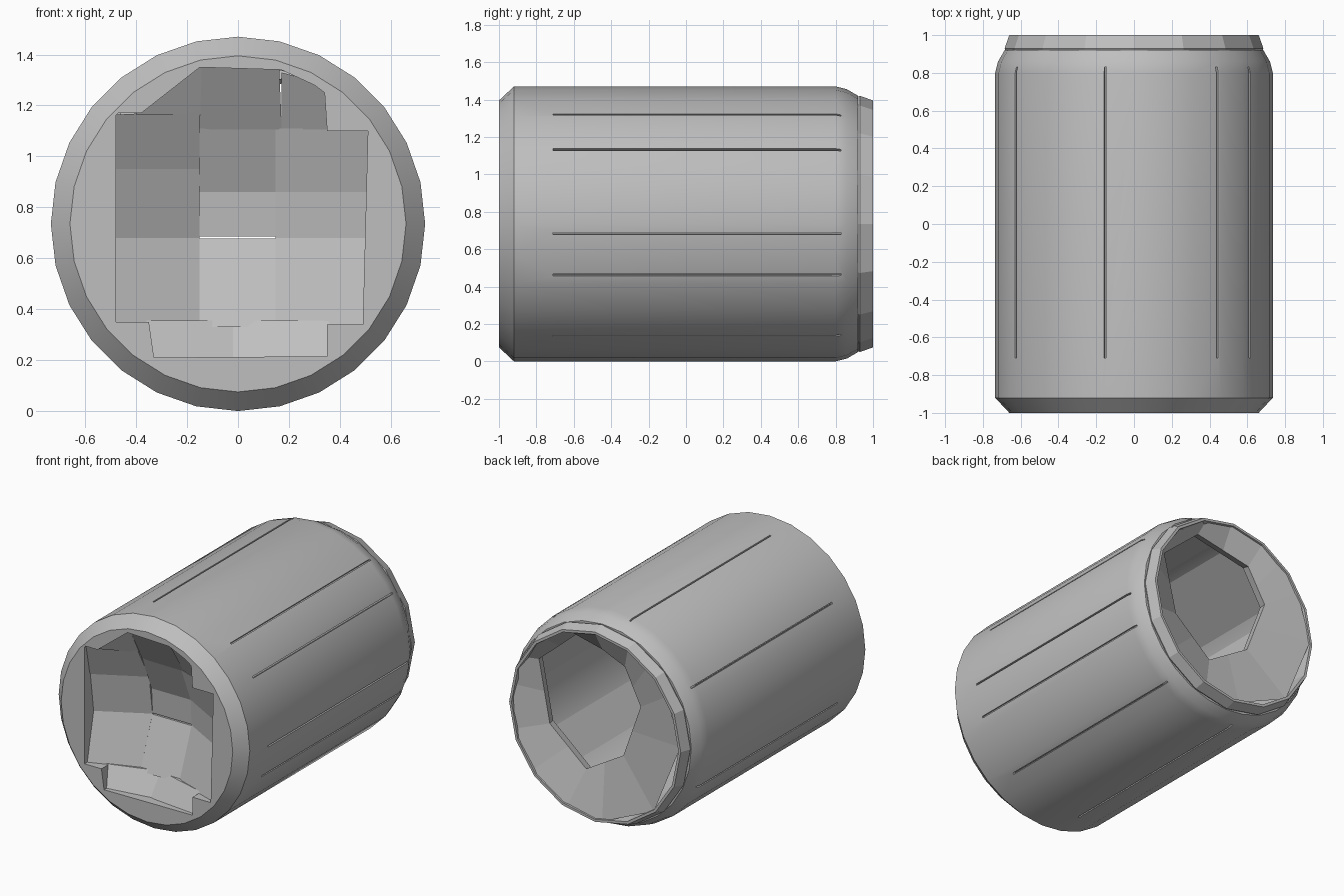
import bpy, bmesh, math
from mathutils import Matrix, Vector

cube = bpy.data.objects.get("Cube")
if cube:
    bpy.data.objects.remove(cube, do_unlink=True)

R = 0.735          # body radius and height of the axis
SIDES = 28

grey = bpy.data.materials.new("plain_grey")
grey.use_nodes = True
grey.diffuse_color = (0.52, 0.52, 0.52, 1)
grey.node_tree.nodes["Principled BSDF"].inputs["Base Color"].default_value = (0.52, 0.52, 0.52, 1)


def finish(bm, name):
    bmesh.ops.recalc_face_normals(bm, faces=bm.faces)
    mesh = bpy.data.meshes.new(name)
    bm.to_mesh(mesh)
    bm.free()
    mesh.materials.append(grey)
    obj = bpy.data.objects.new(name, mesh)
    bpy.context.collection.objects.link(obj)
    return obj


def select(obj):
    bpy.ops.object.select_all(action='DESELECT')
    obj.select_set(True)
    bpy.context.view_layer.objects.active = obj


def even_angles(sides):
    return [math.tau * i / sides for i in range(sides)]


def ring(bm, radius, y, angles):
    return [bm.verts.new((radius * math.cos(a), y, R + radius * math.sin(a))) for a in angles]


def bridge(bm, a, b):
    for i in range(len(a)):
        bm.faces.new((a[i - 1], a[i], b[i], b[i - 1]))


def lathe(bm, profile, angles, closed=False):
    """Sweep (y, radius) points around the long axis."""
    rings = [ring(bm, r, y, angles) for y, r in profile]
    for a, b in zip(rings, rings[1:]):
        bridge(bm, a, b)
    if closed:
        bridge(bm, rings[-1], rings[0])


def block(bm, front, back):
    """Six-sided solid between two quads."""
    a = [bm.verts.new(p) for p in front]
    b = [bm.verts.new(p) for p in back]
    bm.faces.new(a)
    bm.faces.new(b[::-1])
    bridge(bm, a, b)


# Barrel: chamfered front edge, rounded back shoulder
bm = bmesh.new()
lathe(bm, [(-1, 0.66), (-0.92, R), (0.8, R), (0.86, 0.72), (0.92, 0.685),
           (0.92, 0.64), (0.84, 0.66), (0.78, 0.7), (-0.9, 0.7), (-0.97, 0.645), (-1, 0.645)],
      even_angles(SIDES), closed=True)
barrel = finish(bm, "barrel")

# Long narrow seams cut into the barrel at these angles around the axis
seams = [math.radians(a) for a in (-155, -100, -55, -22, -4, 33, 53, 102, 149)]
bm = bmesh.new()
for angle in seams:
    turn = Matrix.Rotation(-angle, 4, 'Y')
    place = Matrix.Translation((0, 0.06, R)) @ turn @ Matrix.Translation((R, 0, 0))
    bmesh.ops.create_cube(bm, size=1, matrix=place @ Matrix.Diagonal((0.05, 1.54, 0.011, 1)))
cutter = finish(bm, "seam_cutter")
cutter.hide_render = True
cut = barrel.modifiers.new("seams", 'BOOLEAN')
cut.operation = 'DIFFERENCE'
cut.solver = 'EXACT'
cut.object = cutter
select(barrel)
bpy.ops.object.modifier_apply(modifier=cut.name)
bpy.data.objects.remove(cutter, do_unlink=True)
bpy.ops.object.shade_smooth_by_angle(angle=math.radians(22))

# Flat wall panels lining the hollow inside, one between each pair of seams
bm = bmesh.new()
lathe(bm, [(-0.8, 0.715), (0.78, 0.715)], seams)
finish(bm, "inner_lining")

# Back rim: coarse lip behind the shoulder
bm = bmesh.new()
lathe(bm, [(0.9, 0.672), (0.93, 0.685), (1, 0.66), (1, 0.642), (0.9, 0.635)],
      even_angles(16), closed=True)
finish(bm, "back_rim")

# Back lid: shallow facets around an off-centre hole, with a short collar inside
corners = [Vector(p) for p in ((0.5, 0.9, 0.3), (0.2, 0.88, 0.56), (-0.18, 0.93, 0.44),
                               (-0.31, 0.94, 0.2), (-0.17, 0.93, -0.18), (0.13, 0.91, -0.36),
                               (0.41, 0.91, -0.12))]
hole = []
for a, b in zip(corners, corners[1:] + corners[:1]):
    hole += [a, (a + b) / 2]
bm = bmesh.new()
outer = ring(bm, 0.65, 0.99, [math.atan2(p.z, p.x) for p in hole])
inner = [bm.verts.new(p + Vector((0, 0, R))) for p in hole]
inside = [bm.verts.new((p.x * 1.04, p.y - 0.06, R + p.z * 1.04)) for p in hole]
bridge(bm, outer, inner)
bridge(bm, inner, inside)
finish(bm, "back_lid")

# Front plate with a stepped opening
opening = [(-0.48, 0.35), (-0.35, 0.35), (-0.33, 0.21), (0.35, 0.215), (0.35, 0.34),
           (0.49, 0.34), (0.51, 1.1), (0.35, 1.1), (0.34, 1.25), (0.3, 1.28), (0.17, 1.34),
           (-0.15, 1.35), (-0.38, 1.17), (-0.48, 1.17)]
bm = bmesh.new()
outer = ring(bm, 0.66, -1, even_angles(SIDES))
inner = [bm.verts.new((x, -1, z)) for x, z in opening]
edges = []
for loop in (outer, inner):
    edges += [bm.edges.new((loop[i - 1], loop[i])) for i in range(len(loop))]
bmesh.ops.triangle_fill(bm, edges=edges, use_beauty=True, use_dissolve=False)
deep = [bm.verts.new((v.co.x, -0.88, v.co.z)) for v in inner]
bridge(bm, inner, deep)
finish(bm, "front_plate")


# Dished floor made of separate panels whose corners lie on a dome
def dome(x, z):
    """Point on the dish, kept inside the barrel."""
    offset = Vector((x, z - R))
    if offset.length > 0.645:
        offset.length = 0.645
    depth = max(-0.985, -0.7 - 0.3 * (offset.length / 0.6) ** 2)
    return Vector((offset.x, depth, R + offset.y))


columns = {
    (-0.5, -0.152): [0.33, 0.68, 0.95, 1.18],
    (-0.152, 0.148): [0.33, 0.677, 0.86, 1.11],
    (0.148, 0.52): [0.32, 0.68, 0.86, 1.11],
    (-0.4, -0.148): [1.165, 1.39],
    (-0.152, 0.172): [1.105, 1.4],
    (0.17, 0.37): [1.105, 1.33],
    (-0.36, -0.02): [0.2, 0.355],
    (-0.02, 0.36): [0.2, 0.355],
}
bm = bmesh.new()
for (x0, x1), heights in columns.items():
    for z0, z1 in zip(heights, heights[1:]):
        if z0 == 0.677:
            z0 += 0.008       # narrow slit under the middle panel
        front = [dome(x, z) for x, z in ((x0, z0), (x1, z0), (x1, z1), (x0, z1))]
        block(bm, front, [Vector((p.x, -0.66, p.z)) for p in front])
finish(bm, "front_dish_panels")
